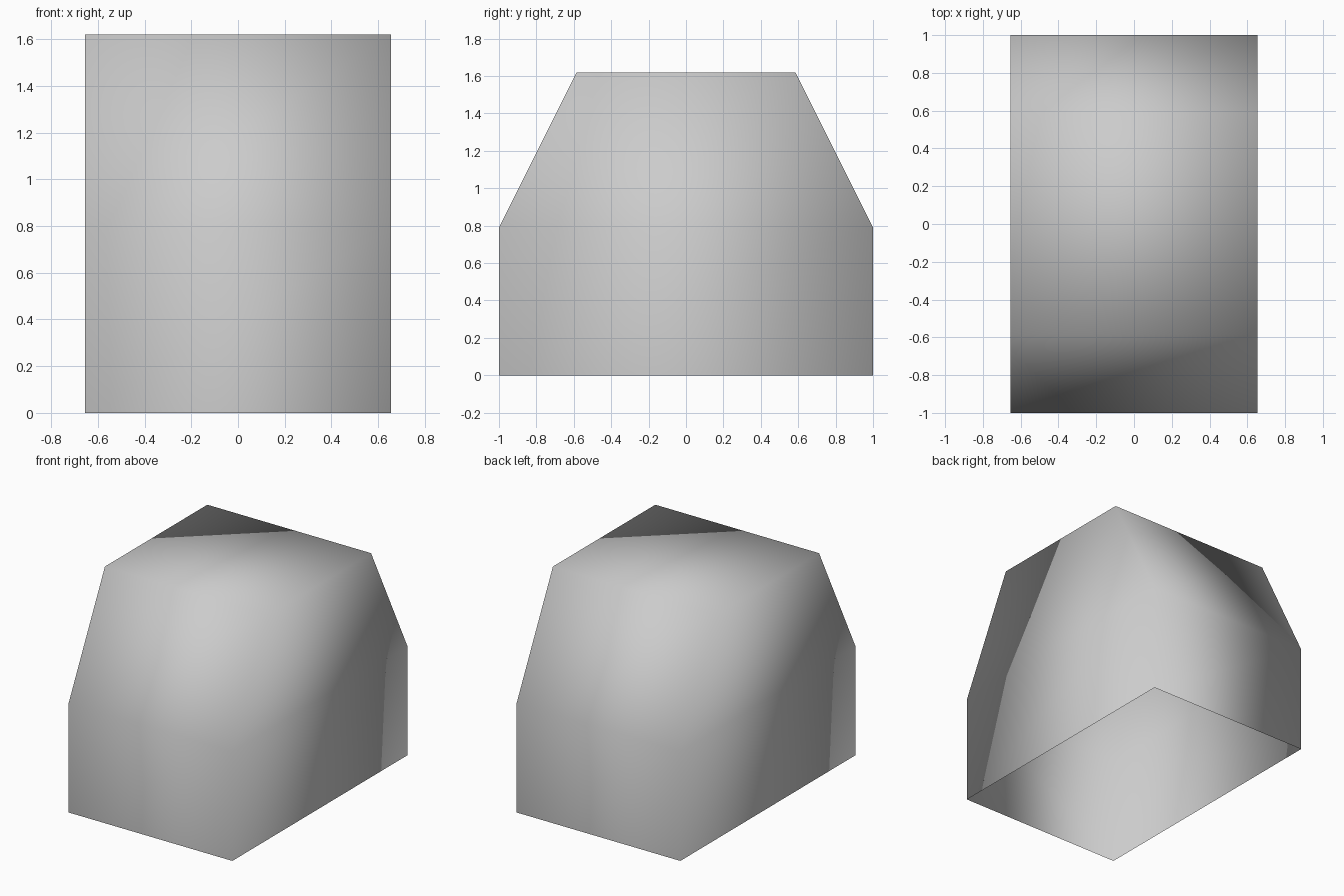
import bpy
import bmesh

cube = bpy.data.objects.get("Cube")
if cube:
    bpy.data.objects.remove(cube, do_unlink=True)

# Plain grey material
grey = bpy.data.materials.new("light_grey")
grey.use_nodes = True
colour = (0.6, 0.6, 0.6, 1)
grey.diffuse_color = colour
grey.node_tree.nodes["Principled BSDF"].inputs["Base Color"].default_value = colour

HALF_WIDTH = 0.655
# Half depth and height of each level of the cover
LEVELS = [(1, 0), (1, 0.79), (0.585, 1.62)]

bm = bmesh.new()
rings = [[bm.verts.new((sx * HALF_WIDTH, sy * depth, z))
          for sx, sy in ((-1, -1), (1, -1), (1, 1), (-1, 1))]
         for depth, z in LEVELS]

# Walls between the levels
for low, high in zip(rings, rings[1:]):
    for i in range(4):
        j = (i + 1) % 4
        bm.faces.new((low[i], low[j], high[j], high[i]))

# Flat roof; the underside stays open
bm.faces.new(rings[-1])

# Soft shading across every edge
for face in bm.faces:
    face.smooth = True

mesh = bpy.data.meshes.new("hollow_cover")
bm.to_mesh(mesh)
bm.free()
mesh.materials.append(grey)
cover = bpy.data.objects.new("hollow_cover", mesh)
bpy.context.collection.objects.link(cover)
